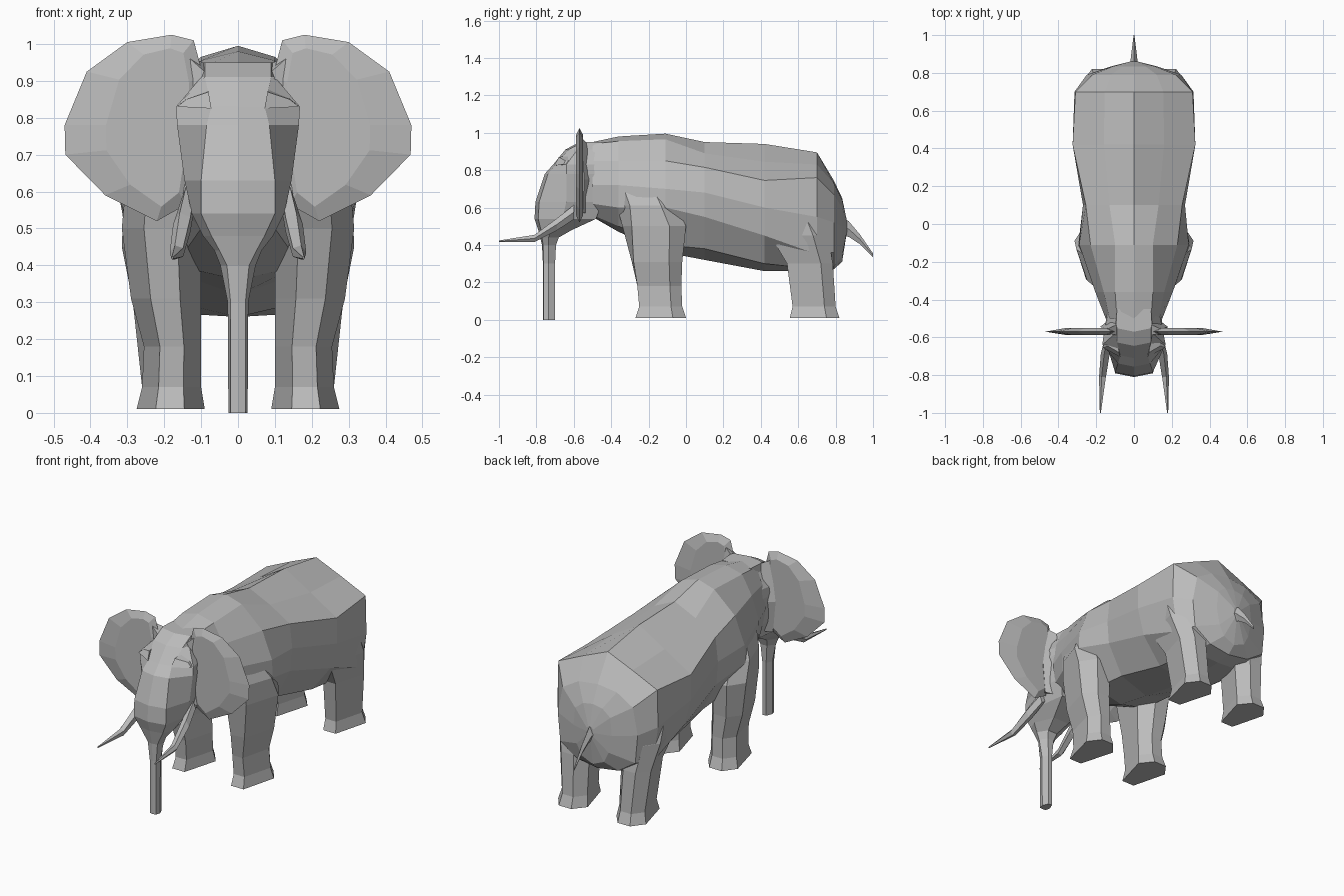
import bpy
import bmesh
from math import cos, sin, tau

default_cube = bpy.data.objects.get("Cube")
if default_cube:
    bpy.data.objects.remove(default_cube, do_unlink=True)

hide_grey = bpy.data.materials.new("hide grey")
hide_grey.use_nodes = True
hide_grey.diffuse_color = (0.5, 0.5, 0.5, 1)
shader = hide_grey.node_tree.nodes["Principled BSDF"]
shader.inputs["Base Color"].default_value = hide_grey.diffuse_color
shader.inputs["Roughness"].default_value = 0.9


def loft(name, rings, side=1):
    """Skin a stack of equal-length point rings, capping both ends."""
    bm = bmesh.new()
    loops = [[bm.verts.new((x * side, y, z)) for x, y, z in ring] for ring in rings]
    count = len(loops[0])
    for lower, upper in zip(loops, loops[1:]):
        for i in range(count):
            j = (i + 1) % count
            bm.faces.new((lower[i], lower[j], upper[j], upper[i]))
    bm.faces.new(loops[0])
    bm.faces.new(loops[-1])
    bmesh.ops.recalc_face_normals(bm, faces=bm.faces)
    mesh = bpy.data.meshes.new(name)
    bm.to_mesh(mesh)
    bm.free()
    mesh.materials.append(hide_grey)
    part = bpy.data.objects.new(name, mesh)
    bpy.context.collection.objects.link(part)


def pair(name, rings):
    """Build the left part and its mirrored right partner."""
    loft("left_" + name, rings)
    loft("right_" + name, rings, side=-1)


def body_ring(y, half):
    """Close a half section, given from the spine down to the belly."""
    mirrored = [(-x, z) for x, z in reversed(half[1:-1])]
    return [(x, y, z) for x, z in half + mirrored]


def leg_ring(z, inner, outer, front, back, skew=0):
    """Six-sided leg section; skew sets the outer front corner back."""
    a = inner + (outer - inner) * 0.3
    b = inner + (outer - inner) * 0.72
    side_y = front + (back - front) * 0.74
    return [(a, front, z), (b, front + skew, z), (outer, side_y, z),
            (b, back, z), (a, back, z), (inner, side_y, z)]


def head_ring(z, front_y, front_w, side_y, side_w, back_y, back_w):
    """Seven-sided head section with a shallow central crest in front."""
    half = [(front_w, front_y + front_w * 0.2), (side_w, side_y), (back_w, back_y)]
    mirrored = [(-x, y) for x, y in reversed(half)]
    return [(x, y, z) for x, y in [(0, front_y)] + half + mirrored]


def tube(points, sides):
    """Tapered rings upright across the y axis: centre, width, height."""
    return [[(x + w * cos(tau * i / sides), y, z + h * sin(tau * i / sides))
             for i in range(sides)] for x, y, z, w, h in points]


# Body: a ridged back, full flanks and a pointed rump
body_sections = {
    -0.50: [(0, .95), (.09, .94), (.13, .85), (.15, .72), (.13, .62), (.08, .56), (0, .55)],
    -0.36: [(0, .98), (.10, .955), (.16, .85), (.205, .72), (.2, .6), (.1, .5), (0, .47)],
    -0.11: [(0, .995), (.1, .965), (.23, .85), (.29, .7), (.295, .6), (.17, .4), (0, .36)],
    0.10: [(0, .95), (.13, .89), (.255, .815), (.27, .68), (.26, .55), (.17, .38), (0, .32)],
    0.42: [(0, .94), (.16, .845), (.325, .745), (.325, .6), (.285, .45), (.17, .3), (0, .26)],
    0.70: [(0, .895), (.155, .83), (.31, .76), (.315, .55), (.285, .35), (.17, .27), (0, .26)],
    0.79: [(0, .745), (.12, .73), (.22, .67), (.25, .52), (.235, .36), (.13, .29), (0, .27)],
    0.835: [(0, .65), (.06, .64), (.11, .6), (.12, .5), (.1, .4), (.07, .34), (0, .31)],
    0.86: [(0, .53), (.01, .53), (.02, .52), (.02, .5), (.02, .48), (.01, .47), (0, .47)],
}
loft("body", [body_ring(y, half) for y, half in body_sections.items()])

# Legs with flared feet, merging into shoulder and hip
pair("front_leg", [leg_ring(*s) for s in (
    (.01, .09, .275, -.27, 0), (.07, .10, .26, -.25, -.02),
    (.18, .10, .255, -.26, -.025), (.31, .10, .29, -.29, -.02, .01),
    (.5, .1, .315, -.34, 0, .05), (.61, .1, .305, -.37, -.05, .07),
    (.75, .1, .22, -.39, -.13, .04))])
pair("rear_leg", [leg_ring(*s) for s in (
    (.01, .09, .275, .555, .82), (.07, .10, .26, .57, .8),
    (.3, .10, .285, .54, .785), (.45, .12, .315, .45, .76),
    (.57, .14, .31, .44, .7))])

# Head tapering down into the trunk
loft("head_and_trunk", [head_ring(*s) for s in (
    (0, -.765, .02, -.735, .026, -.70, .012),
    (.3, -.765, .02, -.735, .028, -.70, .012),
    (.4, -.77, .03, -.735, .048, -.695, .02),
    (.44, -.78, .05, -.735, .064, -.68, .03),
    (.48, -.79, .072, -.72, .095, -.61, .05),
    (.54, -.81, .1, -.66, .125, -.48, .1),
    (.63, -.805, .1, -.64, .145, -.45, .13),
    (.78, -.755, .085, -.64, .165, -.45, .14),
    (.83, -.71, .072, -.64, .168, -.45, .13),
    (.91, -.645, .09, -.58, .1, -.45, .1),
    (.95, -.57, .09, -.53, .095, -.45, .09))])

# Brow ridges over the eyes
pair("brow", [
    [(.072, -.705, .825), (.165, -.655, .83), (.15, -.6, .83), (.08, -.6, .83)],
    [(.08, -.68, .87), (.14, -.645, .85), (.13, -.6, .86), (.085, -.6, .88)]])

# Ears: thin lens-shaped fans with a thicker root at the neck
outline = [(.12, 1.01), (.18, 1.025), (.30, 1.005), (.41, .925), (.47, .78),
           (.468, .7), (.36, .59), (.22, .52), (.14, .565), (.1, .75), (.095, .915)]
centre_x, centre_z = .19, .78


def ear_ring(y, spread, height):
    return [(centre_x + (x - centre_x) * spread, y,
             centre_z + (z - centre_z) * height) for x, z in outline]


pair("ear", [ear_ring(-.588, .6, .85), ear_ring(-.57, 1, 1), ear_ring(-.55, .6, .85)])
pair("ear_root", [
    [(.085, -.59, .92), (.09, -.59, .6), (.1, -.53, .57), (.11, -.49, .75), (.085, -.53, .945)],
    [(.13, -.58, .96), (.15, -.58, .58), (.16, -.55, .57), (.18, -.545, .75), (.14, -.555, .97)]])

# Tusks curving forward to a point
pair("tusk", tube([
    (.135, -.6, .575, .02, .04), (.15, -.69, .51, .026, .034),
    (.165, -.81, .435, .02, .02), (.178, -1, .42, .003, .004)], 5))

# Short pointed tail
loft("tail", tube([
    (0, .83, .5, .025, .05), (0, .87, .485, .018, .042),
    (0, .93, .43, .011, .026), (0, 1, .345, .002, .01)], 4))
